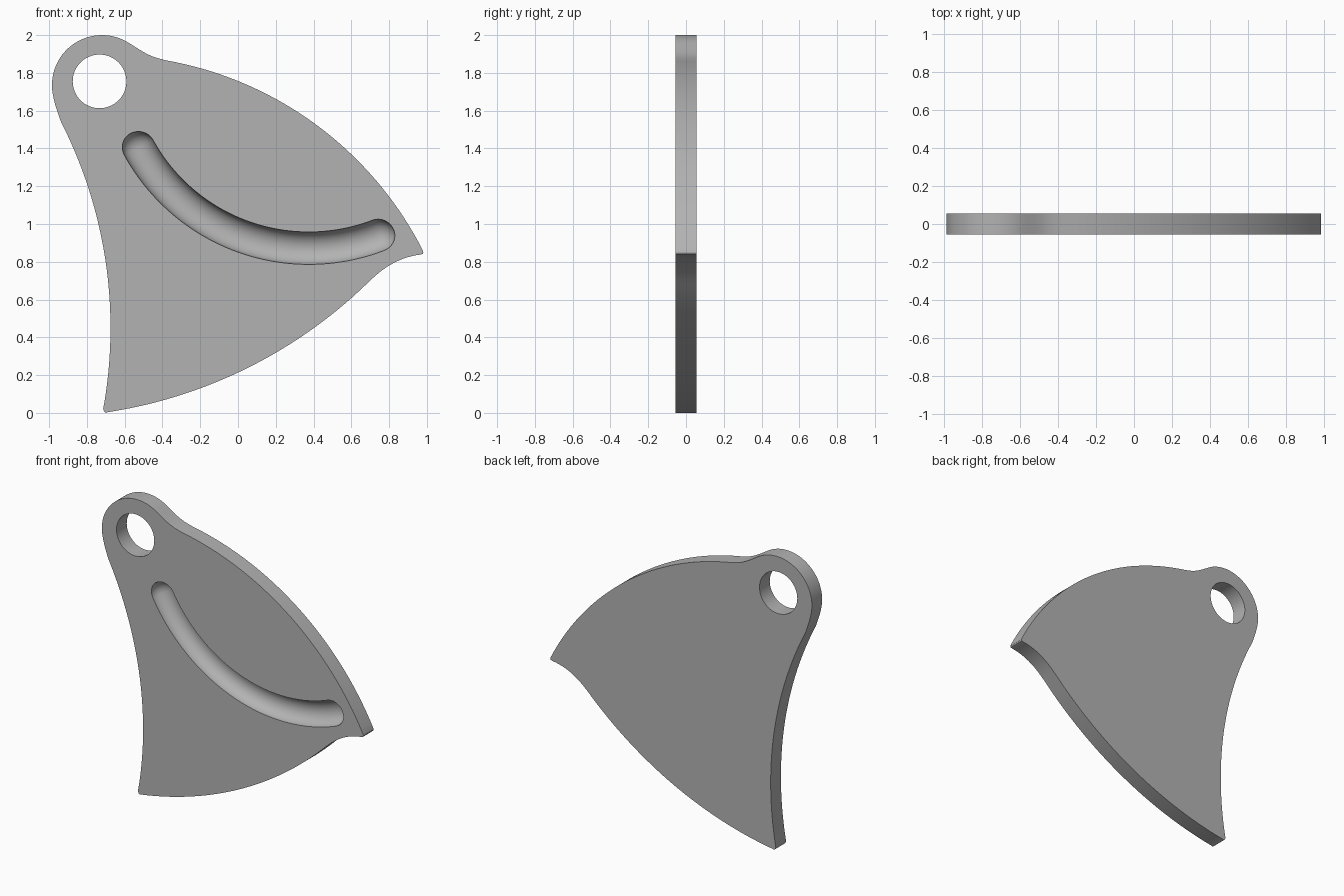
import bpy, bmesh, math
from mathutils import Vector
from mathutils.geometry import interpolate_bezier

if "Cube" in bpy.data.objects:
    bpy.data.objects.remove(bpy.data.objects["Cube"], do_unlink=True)

HALF = 0.055  # half of the plate thickness


def arc(cx, cz, r, start, end, n):
    """Points on a circle in the xz plane, angles in degrees."""
    angles = [math.radians(start + (end - start) * i / n) for i in range(n + 1)]
    return [Vector((cx + r * math.cos(a), 0, cz + r * math.sin(a))) for a in angles]


def blend(p0, h0, h1, p1, n=14):
    """Smooth curve between two arcs."""
    return interpolate_bezier(*[Vector((x, 0, z)) for x, z in (p0, h0, h1, p1)], n)


def new_object(name, bm):
    bmesh.ops.recalc_face_normals(bm, faces=bm.faces)
    mesh = bpy.data.meshes.new(name)
    bm.to_mesh(mesh)
    bm.free()
    obj = bpy.data.objects.new(name, mesh)
    bpy.context.collection.objects.link(obj)
    return obj


def prism(name, points, half):
    """Extrude a closed xz outline along y."""
    bm = bmesh.new()
    rings = [[bm.verts.new((p.x, y, p.z)) for p in points] for y in (-half, half)]
    bm.faces.new(rings[0])
    bm.faces.new(rings[1])
    bridge(bm, *rings)
    return new_object(name, bm)


def bridge(bm, a, b):
    for i in range(len(a)):
        j = (i + 1) % len(a)
        bm.faces.new((a[i], a[j], b[j], b[i]))


def groove_tool(name, cx, cz, r, start, end, width, depth, sides=48):
    """Rounded bar swept along an arc, with domed ends."""
    cap = [math.radians(d) for d in (86, 78, 68, 58, 48, 38, 28, 19, 9)]
    to_deg = math.degrees(1 / r)
    steps = [(start - width * math.sin(c) * to_deg, math.cos(c)) for c in cap]
    steps += [(start + (end - start) * i / 64, 1) for i in range(65)]
    steps += [(end + width * math.sin(c) * to_deg, math.cos(c)) for c in reversed(cap)]
    bm = bmesh.new()
    rings = []
    for angle, size in steps:
        a = math.radians(angle)
        ring = []
        for k in range(sides):
            t = math.tau * (k + 0.5) / sides
            rr = r + width * size * math.cos(t)
            ring.append(bm.verts.new((cx + rr * math.cos(a),
                                      -HALF + depth * size * math.sin(t),
                                      cz + rr * math.sin(a))))
        rings.append(ring)
    for a, b in zip(rings, rings[1:]):
        bridge(bm, a, b)
    bm.faces.new(rings[0])
    bm.faces.new(rings[-1])
    return new_object(name, bm)


# Outline, clockwise from the left of the eyelet
outline = arc(-0.72, 1.735, 0.265, 188, 58, 40)
outline += blend((-0.58, 1.96), (-0.50, 1.91), (-0.47, 1.885), (-0.384, 1.868))[1:-1]
outline += arc(-0.71, 0, 1.895, 80, 27, 48)
outline += [Vector((x, 0, z)) for x, z in ((0.981, 0.85), (0.978, 0.842))]
outline += blend((0.966, 0.838), (0.86, 0.825), (0.775, 0.775), (0.70, 0.70))[:-1]
outline += arc(-1.07, 2.495, 2.52, -45.4, -81.3, 40)
outline += [Vector((x, 0, z)) for x, z in ((-0.70, 0), (-0.709, 0.007))]
outline += arc(-3.075, 0.45, 2.4, -10.3, 27, 40)
outline += blend((-0.937, 1.54), (-0.955, 1.59), (-0.975, 1.645), (-0.982, 1.698), 8)[1:-1]
plate = prism("curved_plate", outline, HALF)

# Cut the eyelet hole and the curved groove on the front
hole = prism("hole_cutter", arc(-0.733, 1.755, 0.142, 0, 354.375, 63), HALF * 2)
groove = groove_tool("groove_cutter", 0.375, 1.90, 1.028, -151.2, -69, 0.086, 0.08)
bpy.context.view_layer.objects.active = plate
for cutter in (hole, groove):
    mod = plate.modifiers.new("cut", "BOOLEAN")
    mod.operation = "DIFFERENCE"
    mod.solver = "EXACT"
    mod.object = cutter
    bpy.ops.object.modifier_apply(modifier=mod.name)
    bpy.data.objects.remove(cutter, do_unlink=True)

# Plain grey finish
grey = bpy.data.materials.new("plain_grey")
grey.use_nodes = True
colour = (0.45, 0.45, 0.45, 1)
grey.diffuse_color = colour
grey.node_tree.nodes["Principled BSDF"].inputs["Base Color"].default_value = colour
plate.data.materials.clear()
plate.data.materials.append(grey)

bpy.ops.object.select_all(action="DESELECT")
plate.select_set(True)
bpy.ops.object.shade_smooth_by_angle(angle=math.radians(30))
